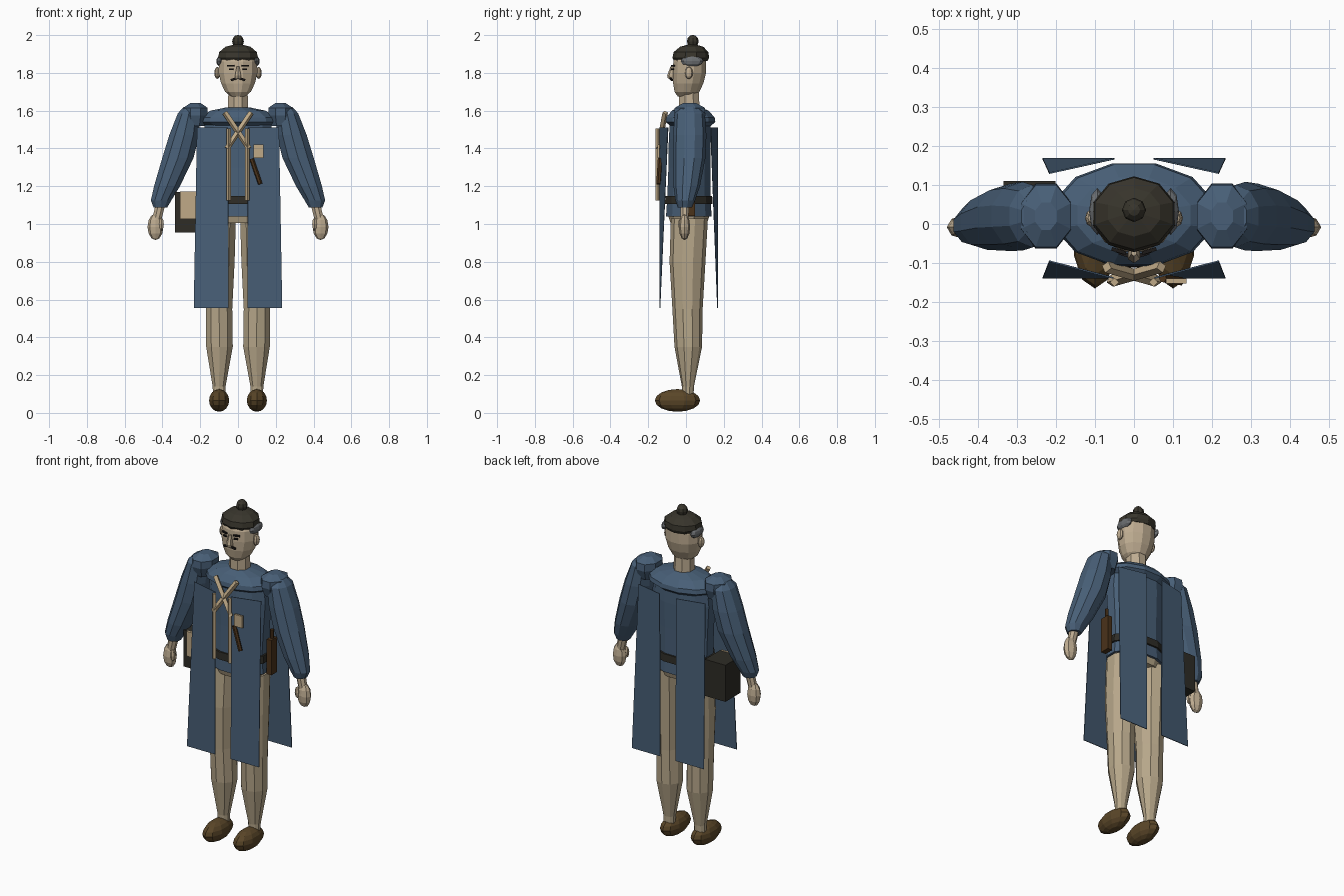
import bpy, bmesh, math
from mathutils import Vector, Matrix


def lin(c):
    c /= 255
    return c / 12.92 if c <= 0.04045 else ((c + 0.055) / 1.055) ** 2.4


def mat(name, r, g, b):
    m = bpy.data.materials.new(name)
    m.diffuse_color = (lin(r), lin(g), lin(b), 1)
    return m


BLUE = mat("blue_cloth", 72, 95, 119)
SKIN = mat("skin", 190, 172, 145)
TROUSER = mat("tan_cloth", 183, 167, 138)
STRAP = mat("pale_strap", 192, 170, 135)
CAP = mat("charcoal_felt", 56, 53, 44)
SHOE = mat("brown_leather", 90, 70, 40)
WOOD = mat("dark_wood", 74, 50, 26)
BAG = mat("dark_leather", 46, 44, 38)
GREY = mat("grey_hair", 108, 111, 114)
INK = mat("black_hair", 28, 25, 24)


def finish(name, bm, m):
    bmesh.ops.recalc_face_normals(bm, faces=bm.faces)
    me = bpy.data.meshes.new(name)
    bm.to_mesh(me)
    bm.free()
    me.materials.append(m)
    ob = bpy.data.objects.new(name, me)
    bpy.context.collection.objects.link(ob)
    return ob


def loft(name, rings, n, m):
    """Skin of stacked elliptical rings: (cx, cy, z, rx, ry)."""
    bm = bmesh.new()
    loops = []
    for cx, cy, z, rx, ry in rings:
        loops.append([bm.verts.new((cx + rx * math.cos(a), cy + ry * math.sin(a), z))
                      for a in (2 * math.pi * (i + 0.5) / n for i in range(n))])
    for lo, hi in zip(loops, loops[1:]):
        for i in range(n):
            j = (i + 1) % n
            bm.faces.new((lo[i], lo[j], hi[j], hi[i]))
    bm.faces.new(loops[0])
    bm.faces.new(loops[-1])
    return finish(name, bm, m)


def ball(name, c, r, m, u=8, v=6):
    bm = bmesh.new()
    bmesh.ops.create_uvsphere(bm, u_segments=u, v_segments=v, radius=1,
                              matrix=Matrix.Translation(c) @ Matrix.Diagonal((*r, 1)))
    return finish(name, bm, m)


def box(name, c, size, m, rot=(0, 0, 0)):
    bm = bmesh.new()
    r = Matrix.Rotation(rot[2], 4, 'Z') @ Matrix.Rotation(rot[1], 4, 'Y')
    bmesh.ops.create_cube(bm, size=1,
                          matrix=Matrix.Translation(c) @ r @ Matrix.Diagonal((*size, 1)))
    return finish(name, bm, m)


def rod(name, a, b, radius, m, n=4):
    a, b = Vector(a), Vector(b)
    d = b - a
    bm = bmesh.new()
    q = d.to_track_quat('Z', 'Y').to_matrix().to_4x4()
    bmesh.ops.create_cone(bm, cap_ends=True, segments=n, radius1=radius, radius2=radius,
                          depth=d.length, matrix=Matrix.Translation((a + b) / 2) @ q)
    return finish(name, bm, m)


def sheet(name, corners, m):
    bm = bmesh.new()
    bm.faces.new([bm.verts.new(c) for c in corners])
    ob = finish(name, bm, m)
    s = ob.modifiers.new("thickness", 'SOLIDIFY')
    s.thickness, s.offset = 0.004, 0
    return ob


# Head, neck and cap
loft("head", [(0, 0.0, 1.675, .04, .045), (0, .005, 1.70, .07, .068), (0, .012, 1.745, .093, .083),
              (0, .018, 1.80, .106, .091), (0, .02, 1.86, .105, .09), (0, .025, 1.91, .08, .07)], 12, SKIN)
loft("neck", [(0, .018, 1.58, .06, .06), (0, .015, 1.72, .054, .056)], 8, SKIN)
loft("cap", [(0, .025, 1.862, .098, .088), (0, .025, 1.88, .11, .097), (0, .027, 1.91, .105, .092),
             (0, .03, 1.938, .07, .062), (0, .032, 1.95, .02, .02)], 10, CAP)
ball("topknot", (0, .036, 1.967), (.031, .031, .034), CAP)
loft("nose", [(0, -.076, 1.77, .016, .02), (0, -.08, 1.785, .018, .02),
              (0, -.072, 1.835, .008, .01)], 6, SKIN)

# Torso, yoke, belt, hips
loft("tunic", [(0, .015, 1.04, .182, .125), (0, .015, 1.14, .172, .118), (0, .018, 1.3, .18, .115),
               (0, .02, 1.45, .19, .115), (0, .022, 1.55, .18, .11)], 12, BLUE)
loft("yoke", [(0, .024, 1.515, .17, .105), (0, .024, 1.54, .212, .136), (0, .024, 1.565, .205, .132),
              (0, .022, 1.6, .15, .1), (0, .018, 1.618, .06, .062)], 12, BLUE)
loft("belt", [(0, .015, 1.105, .186, .131), (0, .015, 1.148, .183, .128)], 12, BAG)
loft("hips", [(0, .015, 1.005, .16, .1), (0, .015, 1.05, .172, .115)], 12, TROUSER)

for s, side in ((-1, "right"), (1, "left")):
    # Face details
    ball(side + "_ear", (s * .11, .015, 1.8), (.015, .022, .032), SKIN, 8, 6)
    ball(side + "_temple_hair", (s * .094, .032, 1.862), (.021, .06, .028), GREY, 8, 6)
    box(side + "_brow", (s * .039, -.069, 1.838), (.038, .009, .009), INK, (0, 0, s * .3))
    box(side + "_eye", (s * .036, -.071, 1.819), (.022, .009, .008), INK, (0, 0, s * .3))
    box(side + "_moustache", (s * .018, -.08, 1.768), (.042, .009, .011), INK, (0, s * .3, s * .3))

    # Arm: shoulder cap, sleeve, wrist, hand, thumb
    loft(side + "_shoulder", [(s * .225, .02, 1.52, .055, .07), (s * .225, .02, 1.575, .07, .09),
                              (s * .225, .02, 1.615, .069, .086), (s * .225, .02, 1.64, .03, .038)], 8, BLUE)
    loft(side + "_sleeve", [(s * .25, .02, 1.62, .04, .05), (s * .26, .02, 1.585, .062, .08),
                            (s * .285, .02, 1.47, .083, .088), (s * .318, .017, 1.35, .087, .086),
                            (s * .376, .004, 1.2, .072, .07), (s * .407, -.004, 1.125, .057, .052),
                            (s * .411, -.006, 1.088, .038, .038)], 10, BLUE)
    loft(side + "_wrist", [(s * .43, -.008, 1.02, .026, .022), (s * .412, -.006, 1.1, .028, .025)], 8, SKIN)
    ball(side + "_hand", (s * .437, -.008, .985), (.042, .03, .07), SKIN, 8, 6)
    ball(side + "_thumb", (s * .405, -.026, 1.0), (.014, .016, .035), SKIN, 6, 4)

    # Leg and shoe
    loft(side + "_leg", [(s * .1, .01, .09, .034, .03), (s * .1, .01, .14, .036, .032),
                         (s * .098, .012, .35, .074, .073), (s * .1, .008, .55, .073, .08),
                         (s * .097, .008, .8, .083, .095), (s * .093, .018, 1.03, .086, .098)], 10, TROUSER)
    ball(side + "_shoe", (s * .1, -.045, .066), (.056, .12, .06), SHOE, 10, 8)

    # Hanging coat panels, front and back
    for d, end in ((-1, "front"), (1, "back")):
        y0, y1 = (-.095, -.138) if d < 0 else (.13, .167)
        sheet(f"{side}_{end}_panel", [(s * .217, y0, 1.51), (s * .053, y1, 1.51),
                                      (s * .05, y1, .555), (s * .234, y1, .555)], BLUE)

    # Chest straps: crossed collar bands and long cords
    rod(side + "_collar_band", (s * .07, -.11, 1.59), (-s * .058, -.146, 1.4), .015, STRAP)
    rod(side + "_cord", (s * .05, -.149, 1.125), (s * .05, -.149, 1.505), .012, STRAP)

# Chest note and brush
box("note", (.108, -.146, 1.385), (.052, .012, .07), STRAP)
rod("brush", (.072, -.138, 1.345), (.118, -.146, 1.212), .012, WOOD, 6)

# Satchel with pale front flap
box("satchel", (-.267, .04, 1.063), (.133, .14, .215), BAG)
box("satchel_flap", (-.257, -.034, 1.1), (.1, .012, .145), STRAP)

# Hip sheath and handle
box("sheath", (.207, .02, 1.145), (.03, .055, .205), WOOD)
rod("sheath_handle", (.207, .02, 1.24), (.207, .02, 1.3), .01, WOOD, 6)
